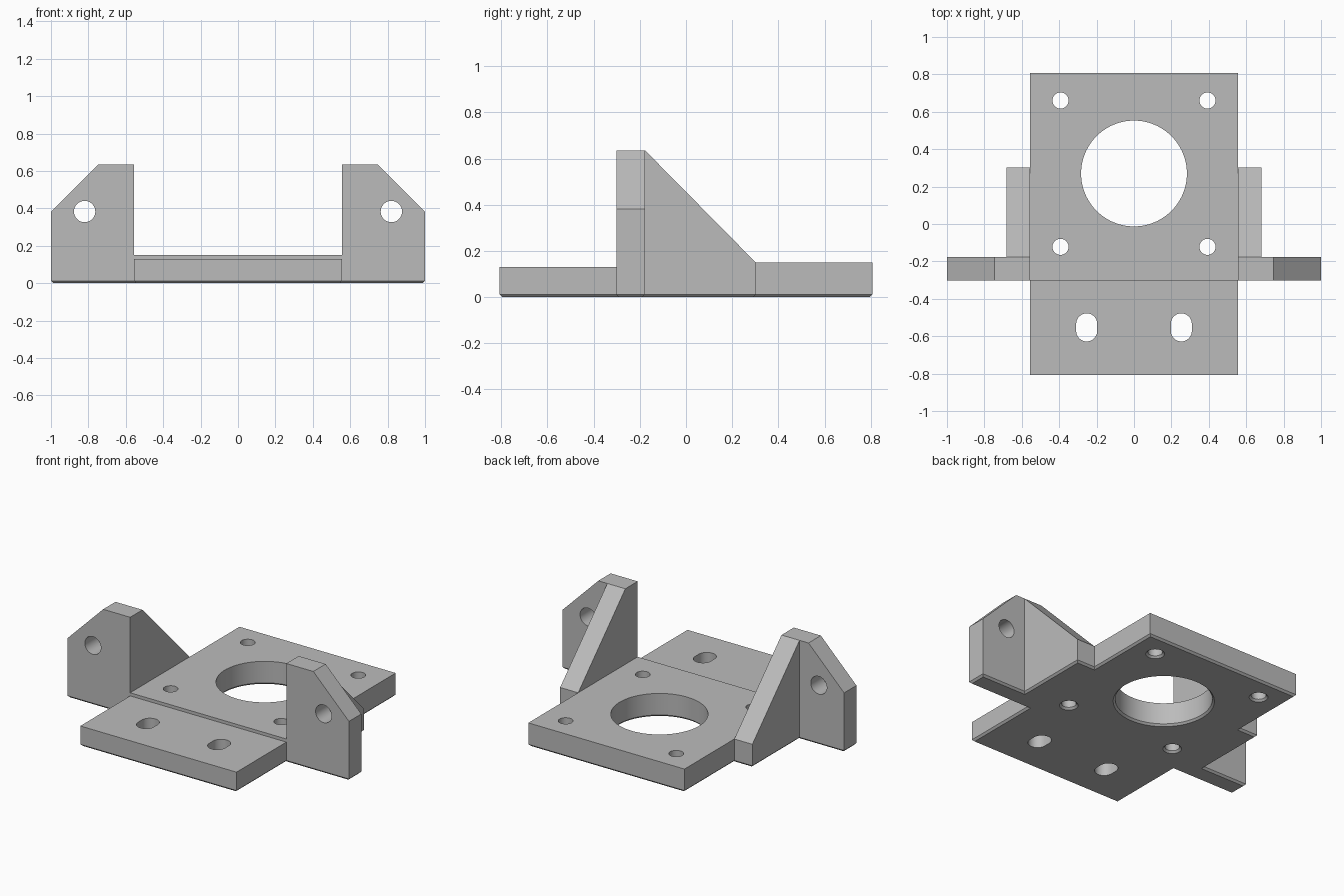
import bpy, bmesh, math

default = bpy.data.objects.get("Cube")
if default:
    bpy.data.objects.remove(default)

# Single plain grey
GREY = (0.5, 0.5, 0.5, 1)
grey = bpy.data.materials.new("plain grey")
grey.use_nodes = True
grey.diffuse_color = GREY
grey.node_tree.nodes["Principled BSDF"].inputs["Base Color"].default_value = GREY

# Main dimensions
HALF_W, FRONT, BACK = 0.555, -0.808, 0.808
EAR_FRONT, EAR_BACK, TOP = -0.302, -0.177, 0.635
GUSSET_X, GUSSET_END = 0.683, 0.302
PLATE_Z, LIP_Z, CH = 0.15, 0.13, 0.012


def loft(name, stacks):
    """Closed solids, each a list of rings of 3D points."""
    bm = bmesh.new()
    for rings in stacks:
        layers = [[bm.verts.new(p) for p in ring] for ring in rings]
        bm.faces.new(layers[0])
        bm.faces.new(layers[-1])
        for a, b in zip(layers, layers[1:]):
            for i in range(len(a)):
                j = (i + 1) % len(a)
                bm.faces.new((a[i], a[j], b[j], b[i]))
    bmesh.ops.recalc_face_normals(bm, faces=bm.faces)
    mesh = bpy.data.meshes.new(name)
    bm.to_mesh(mesh)
    bm.free()
    mesh.materials.append(grey)
    obj = bpy.data.objects.new(name, mesh)
    bpy.context.collection.objects.link(obj)
    return obj


def on_x(profile, x):
    return [(x, y, z) for y, z in profile]


def on_y(profile, y):
    return [(x, y, z) for x, z in profile]


def on_z(profile, z):
    return [(x, y, z) for x, y in profile]


def oval(cx, cy, r, stretch=0.0, n=64):
    """Circle, or a slot lengthened along its second axis."""
    pts = []
    for i in range(n):
        a = 2 * math.pi * (i + 0.5) / n
        s = math.sin(a)
        pts.append((cx + r * math.cos(a), cy + r * s + math.copysign(stretch, s)))
    return pts


def cut(obj, cutter):
    cutter.hide_render = True
    mod = obj.modifiers.new("holes", "BOOLEAN")
    mod.operation, mod.solver, mod.object = "DIFFERENCE", "EXACT", cutter
    graph = bpy.context.evaluated_depsgraph_get()
    mesh = bpy.data.meshes.new_from_object(obj.evaluated_get(graph))
    obj.modifiers.clear()
    obj.data = mesh


def drill(cx, cy, r):
    """Vertical hole that flares out at the underside."""
    return [on_z(oval(cx, cy, r + 2 * CH), -CH),
            on_z(oval(cx, cy, r), CH),
            on_z(oval(cx, cy, r), 0.3)]


# Chamfered foot under the whole outline
half = [(HALF_W, FRONT), (HALF_W, EAR_FRONT), (1, EAR_FRONT), (1, EAR_BACK),
        (GUSSET_X, EAR_BACK), (GUSSET_X, GUSSET_END), (HALF_W, GUSSET_END), (HALF_W, BACK)]
small = [(x - CH, y + CH if y < -0.2 else y - CH) for x, y in half]


def mirrored(pts):
    return pts + [(-x, y) for x, y in reversed(pts)]


foot = loft("chamfered_foot", [[on_z(mirrored(small), 0), on_z(mirrored(half), CH)]])

# Base plate with a lower front lip
step = [(FRONT, CH), (BACK, CH), (BACK, PLATE_Z), (EAR_FRONT, PLATE_Z),
        (EAR_FRONT, LIP_Z), (FRONT, LIP_Z)]
plate = loft("base_plate", [[on_x(step, -HALF_W), on_x(step, HALF_W)]])

# Bore, four screw holes and two slots through plate and foot
holes = [drill(0, 0.27, 0.283)]
for side in (-1, 1):
    holes += [drill(side * 0.393, y, 0.043) for y in (-0.122, 0.66)]
    slot = oval(side * 0.253, -0.553, 0.056, 0.019)
    holes.append([on_z(slot, -CH), on_z(slot, 0.3)])
cutter = loft("plate_hole_cutter", holes)
cut(plate, cutter)
cut(foot, cutter)
bpy.data.objects.remove(cutter)

# Side ears with a pivot hole, braced by sloping gussets
parts = [foot, plate]
for side, label in ((1, "left"), (-1, "right")):
    shape = [(HALF_W, CH), (1, CH), (1, 0.382), (0.747, TOP), (HALF_W, TOP)]
    shape = [(side * x, z) for x, z in shape]
    ear = loft(label + "_ear", [[on_y(shape, EAR_FRONT), on_y(shape, EAR_BACK)]])
    ring = oval(side * 0.82, 0.383, 0.057)
    cutter = loft("ear_hole_cutter", [[on_y(ring, -0.5), on_y(ring, 0)]])
    cut(ear, cutter)
    bpy.data.objects.remove(cutter)

    brace = [(EAR_BACK, CH), (GUSSET_END, CH), (GUSSET_END, PLATE_Z), (EAR_BACK, TOP)]
    gusset = loft(label + "_gusset",
                  [[on_x(brace, side * HALF_W), on_x(brace, side * GUSSET_X)]])
    parts += [ear, gusset]

# Smooth bores, crisp edges
bpy.ops.object.select_all(action="DESELECT")
for obj in parts:
    obj.select_set(True)
bpy.context.view_layer.objects.active = plate
bpy.ops.object.shade_smooth_by_angle(angle=math.radians(25))
